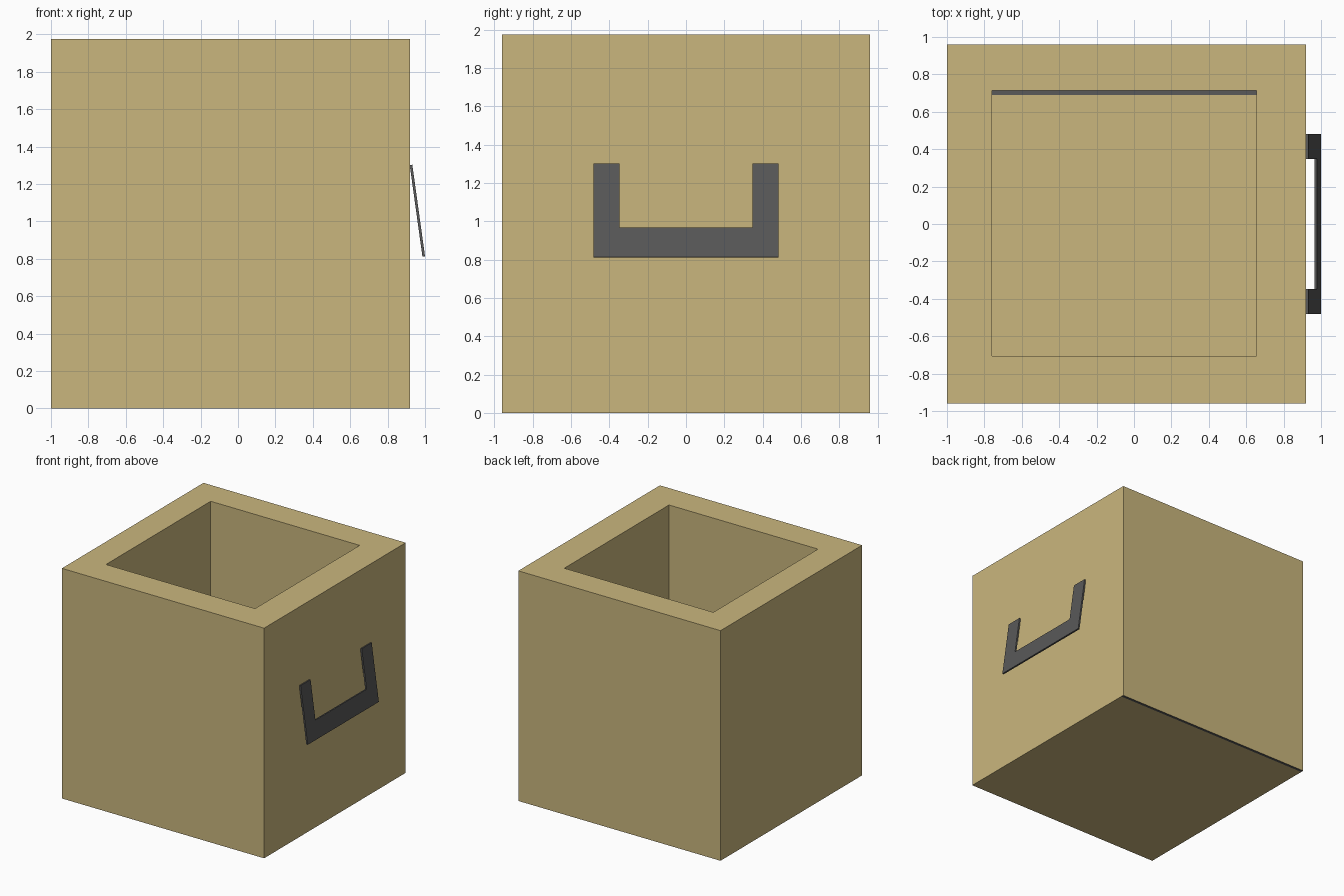
import bpy, bmesh
from mathutils import Vector

if "Cube" in bpy.data.objects:
    bpy.data.objects.remove(bpy.data.objects["Cube"])


def material(name, rgb):
    m = bpy.data.materials.new(name)
    m.diffuse_color = (*rgb, 1)
    m.use_nodes = True
    m.node_tree.nodes["Principled BSDF"].inputs["Base Color"].default_value = m.diffuse_color
    return m


TAN = material("tan", (0.59, 0.47, 0.207))
GREY = material("dark grey", (0.1, 0.1, 0.1))


def add_object(name, bm, *mats):
    bmesh.ops.recalc_face_normals(bm, faces=bm.faces)
    mesh = bpy.data.meshes.new(name)
    bm.to_mesh(mesh)
    bm.free()
    for m in mats:
        mesh.materials.append(m)
    ob = bpy.data.objects.new(name, mesh)
    bpy.context.collection.objects.link(ob)
    return ob


# Open box: outer shell and cavity joined by the rim
HEIGHT, FLOOR = 1.975, 0.2
bm = bmesh.new()


def ring(x0, x1, y0, y1, z):
    return [bm.verts.new((x, y, z)) for x, y in ((x0, y0), (x1, y0), (x1, y1), (x0, y1))]


outer, inner = (-1, 0.92, -0.96, 0.96), (-0.76, 0.655, -0.705, 0.715)
rings = [ring(*outer, 0), ring(*outer, HEIGHT), ring(*inner, HEIGHT), ring(*inner, FLOOR)]
for a, b in zip(rings, rings[1:]):
    for i in range(4):
        j = (i + 1) % 4
        bm.faces.new((a[i], a[j], b[j], b[i]))
bm.faces.new(rings[0])
bm.faces.new(rings[-1])

# Narrow dark strips along the back edge of the cavity floor and the underside
for y, z in ((0.69, FLOOR), (0.935, 0)):
    flat = [f for f in bm.faces if all(abs(v.co.z - z) < 1e-4 for v in f.verts)]
    geom = flat + list({e for f in flat for e in f.edges})
    bmesh.ops.bisect_plane(bm, geom=geom, plane_co=(0, y, 0), plane_no=(0, 1, 0))
    for f in bm.faces:
        if all(abs(v.co.z - z) < 1e-4 for v in f.verts) and f.calc_center_median().y > y:
            f.material_index = 1
add_object("open_box", bm, TAN, GREY)

# U-shaped handle: thin slab leaning outwards at the bottom
top, bottom = Vector((0.932, 0, 1.303)), Vector((1.0, 0, 0.813))
normal = Vector((top.z - bottom.z, 0, bottom.x - top.x)).normalized()
W, I, BAR = 0.482, 0.347, 0.315
profile = [(-W, 1), (W, 1), (W, 0), (I, 0), (I, 1 - BAR), (-I, 1 - BAR), (-I, 0), (-W, 0)]
bm = bmesh.new()
face = bm.faces.new([bm.verts.new(top.lerp(bottom, t) + Vector((0, y, 0))) for y, t in profile])
back = bmesh.ops.extrude_face_region(bm, geom=[face], use_keep_orig=True)["geom"]
bmesh.ops.translate(bm, vec=normal * -0.014,
                    verts=[v for v in back if isinstance(v, bmesh.types.BMVert)])
add_object("handle", bm, GREY)
